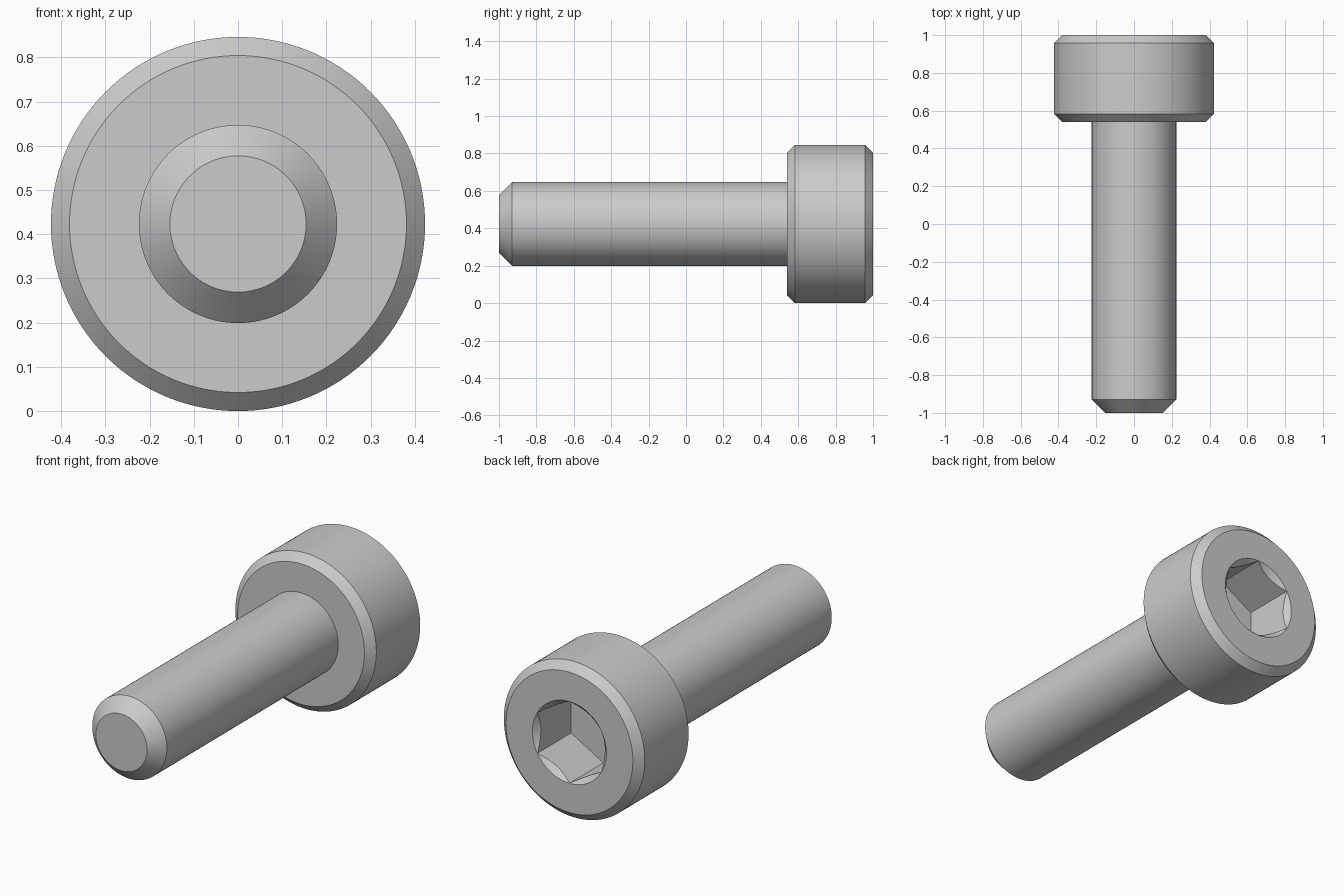
import bpy, bmesh, math

cube = bpy.data.objects.get("Cube")
if cube:
    bpy.data.objects.remove(cube, do_unlink=True)

HEAD_R = 0.423
SHANK_R = 0.224
SOCKET_R = 0.222
BEVEL = 0.042

steel = bpy.data.materials.new("grey steel")
steel.use_nodes = True
steel.diffuse_color = (0.6, 0.6, 0.6, 1)
steel.node_tree.nodes["Principled BSDF"].inputs["Base Color"].default_value = (0.6, 0.6, 0.6, 1)


def turned(name, profile, sides):
    """Closed solid turned around the y axis from (y, radius) pairs."""
    bm = bmesh.new()
    rings = []
    for y, r in profile:
        angles = [2 * math.pi * i / sides for i in range(sides)]
        rings.append([bm.verts.new((r * math.sin(a), y, HEAD_R + r * math.cos(a)))
                      for a in angles])
    for a, b in zip(rings, rings[1:]):
        for i in range(sides):
            j = (i + 1) % sides
            bm.faces.new((a[i], a[j], b[j], b[i]))
    bm.faces.new(rings[0])
    bm.faces.new(rings[-1])
    bmesh.ops.recalc_face_normals(bm, faces=bm.faces)
    mesh = bpy.data.meshes.new(name)
    bm.to_mesh(mesh)
    bm.free()
    mesh.materials.append(steel)
    obj = bpy.data.objects.new(name, mesh)
    bpy.context.collection.objects.link(obj)
    return obj


def select(obj):
    bpy.ops.object.select_all(action="DESELECT")
    obj.select_set(True)
    bpy.context.view_layer.objects.active = obj


# Cylindrical head, chamfered on both rims
head = turned("head", [(0.54, HEAD_R - BEVEL), (0.54 + BEVEL, HEAD_R),
                       (1 - BEVEL, HEAD_R), (1, HEAD_R - BEVEL)], 128)

# Plain shank with a chamfered tip
shank = turned("shank", [(-1, SHANK_R - 0.07), (-0.93, SHANK_R), (0.56, SHANK_R)], 128)

# Hexagonal socket and its conical lead-in
hex_cutter = turned("socket_cutter", [(0.71, SOCKET_R), (1.1, SOCKET_R)], 6)
cone_cutter = turned("lead_in_cutter", [(0.95, SOCKET_R - 0.05), (1.02, SOCKET_R + 0.02)], 96)
for cutter in (hex_cutter, cone_cutter):
    cutter.hide_render = True
    select(head)
    cut = head.modifiers.new("cut", "BOOLEAN")
    cut.operation = "DIFFERENCE"
    cut.solver = "EXACT"
    cut.object = cutter
    bpy.ops.object.modifier_apply(modifier=cut.name)
    bpy.data.objects.remove(cutter, do_unlink=True)

for part in (head, shank):
    select(part)
    bpy.ops.object.shade_smooth_by_angle(angle=math.radians(25))
